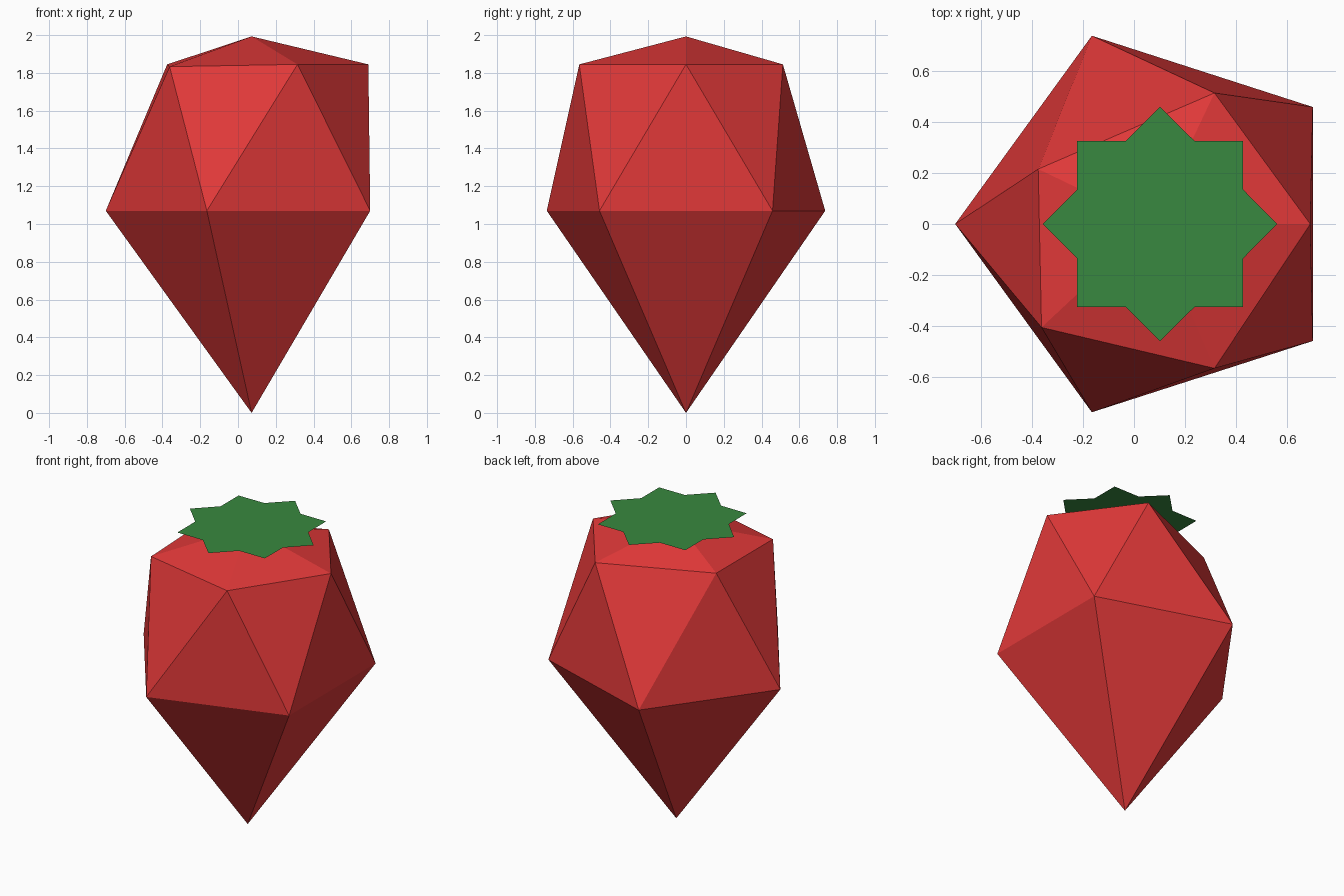
import bpy, bmesh, math

if "Cube" in bpy.data.objects:
    bpy.data.objects.remove(bpy.data.objects["Cube"])


def material(name, color):
    m = bpy.data.materials.new(name)
    m.diffuse_color = color
    m.use_nodes = True
    m.node_tree.nodes["Principled BSDF"].inputs["Base Color"].default_value = m.diffuse_color
    return m


def finish(name, bm, mat):
    mesh = bpy.data.meshes.new(name)
    bm.to_mesh(mesh)
    bm.free()
    mesh.materials.append(mat)
    obj = bpy.data.objects.new(name, mesh)
    bpy.context.collection.objects.link(obj)
    return obj


red = material("berry_red", (0.75, 0.04, 0.04, 1))
green = material("leaf_green", (0.04, 0.25, 0.05, 1))

# Berry: two staggered five-sided rings closed by a top and a bottom point
upper_ring = [(0.69, 0, 1.845), (0.315, 0.513, 1.845), (-0.375, 0.215, 1.845),
              (-0.362, -0.405, 1.833), (0.315, -0.565, 1.845)]
lower_ring = [(0.70, 0.458, 1.07), (-0.165, 0.737, 1.07), (-0.70, 0, 1.07),
              (-0.165, -0.737, 1.07), (0.70, -0.458, 1.07)]
bm = bmesh.new()
top = bm.verts.new((0.072, 0, 1.993))
tip = bm.verts.new((0.072, 0, 0))
up = [bm.verts.new(p) for p in upper_ring]
low = [bm.verts.new(p) for p in lower_ring]
for i in range(5):
    j = (i + 1) % 5
    bm.faces.new((top, up[i], up[j]))
    bm.faces.new((up[i], low[i], up[j]))
    bm.faces.new((low[i], low[j], up[j]))
    bm.faces.new((tip, low[j], low[i]))
bmesh.ops.recalc_face_normals(bm, faces=bm.faces)
finish("berry", bm, red)

# Leaf crown: thin flat eight-pointed star lying on the top
bm = bmesh.new()
star = []
for i in range(16):
    r = 0.459 if i % 2 == 0 else 0.352
    a = i * math.pi / 8
    star.append(bm.verts.new((0.102 + r * math.cos(a), r * math.sin(a), 2.0)))
bm.faces.new(star)
finish("leaf_crown", bm, green)
